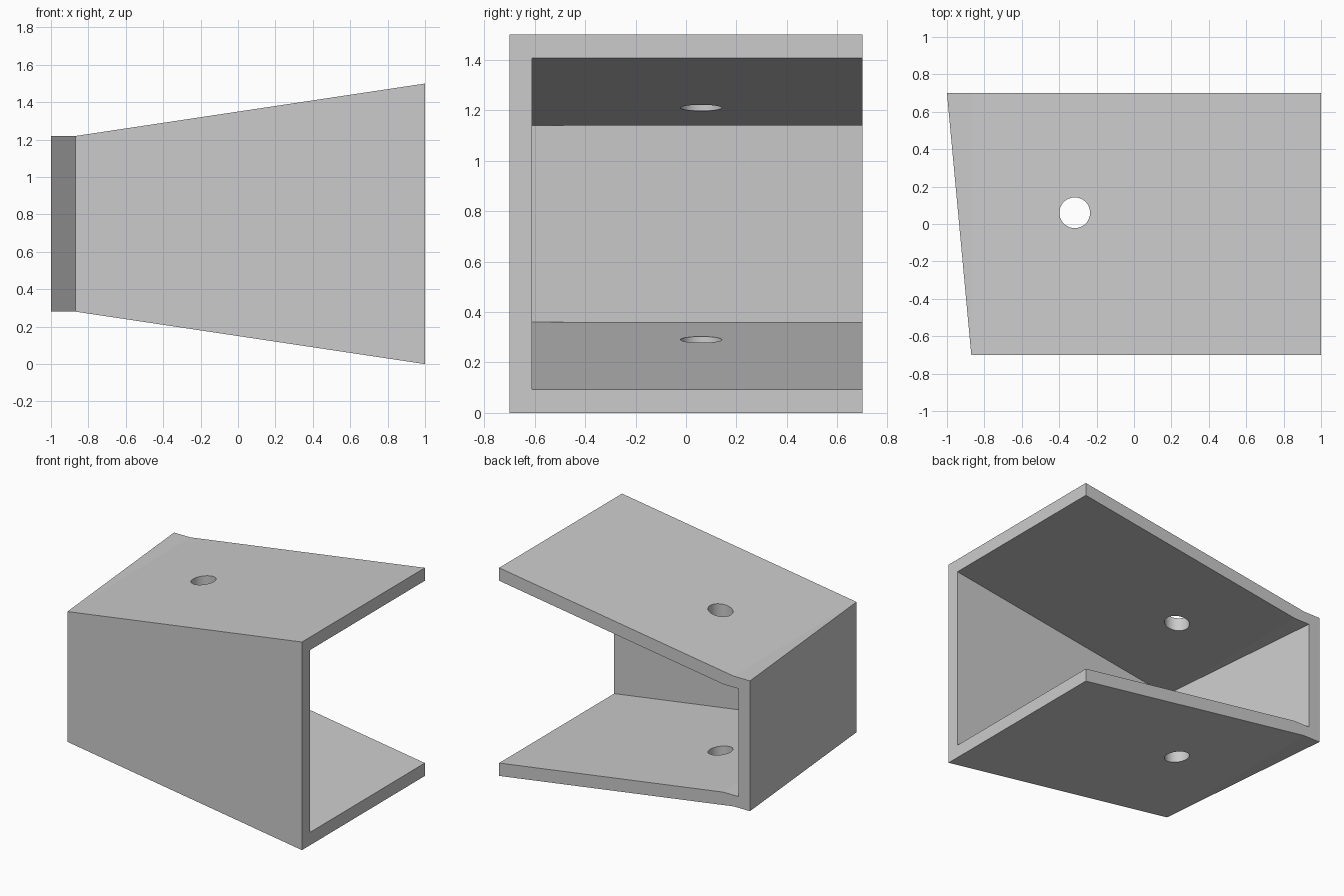
import bpy
import bmesh
from math import radians
from mathutils import Vector

if "Cube" in bpy.data.objects:
    bpy.data.objects.remove(bpy.data.objects["Cube"], do_unlink=True)

WALL = 0.09
MID_Z = 0.75
SLOPE = 0.15
KINK_X = -0.87
FRONT_Y, BACK_Y = -0.7, 0.7
SKEW = -0.13 / 1.4  # x drift of the end wall per unit of y

grey = bpy.data.materials.new("light_grey")
grey.use_nodes = True
grey.diffuse_color = (0.6, 0.6, 0.6, 1)
grey.node_tree.nodes["Principled BSDF"].inputs["Base Color"].default_value = (0.6, 0.6, 0.6, 1)


def add_object(name, bm):
    bmesh.ops.recalc_face_normals(bm, faces=bm.faces)
    mesh = bpy.data.meshes.new(name)
    bm.to_mesh(mesh)
    bm.free()
    mesh.materials.append(grey)
    obj = bpy.data.objects.new(name, mesh)
    bpy.context.collection.objects.link(obj)
    return obj


def tapered_block(name, kink_x, end_x, end_half, y0, y1):
    """Wedge symmetric about MID_Z, level past the kink, with a skewed end."""
    kink_half = end_half - SLOPE * (end_x - kink_x)
    upper = [(-1.3, kink_half), (kink_x, kink_half), (end_x, end_half)]
    profile = upper + [(x, -h) for x, h in reversed(upper)]
    bm = bmesh.new()
    face = bm.faces.new([bm.verts.new((x, y0, MID_Z + h)) for x, h in profile])
    ext = bmesh.ops.extrude_face_region(bm, geom=[face])
    moved = [v for v in ext["geom"] if isinstance(v, bmesh.types.BMVert)]
    bmesh.ops.translate(bm, verts=moved, vec=(0, y1 - y0, 0))
    # Slice off the skewed end and cap it
    cut = bmesh.ops.bisect_plane(
        bm, geom=bm.verts[:] + bm.edges[:] + bm.faces[:], dist=1e-5,
        plane_co=(kink_x, y0, 0), plane_no=Vector((1, -SKEW, 0)), clear_inner=True)
    edges = [e for e in cut["geom_cut"] if isinstance(e, bmesh.types.BMEdge)]
    bmesh.ops.holes_fill(bm, edges=[e for e in edges if e.is_boundary])
    return add_object(name, bm)


def subtract(target, cutter):
    mod = target.modifiers.new("cut", "BOOLEAN")
    mod.operation = "DIFFERENCE"
    mod.solver = "EXACT"
    mod.object = cutter
    bpy.context.view_layer.objects.active = target
    bpy.ops.object.modifier_apply(modifier=mod.name)
    bpy.data.objects.remove(cutter, do_unlink=True)


# Tapered channel: front wall, skewed end wall, sloped top and bottom plates
bracket = tapered_block("tapered_bracket", KINK_X, 1, MID_Z, FRONT_Y, BACK_Y)

# Hollow, open to the left and to the back
inner_kink = KINK_X + WALL * (1 + SKEW)
overshoot = 0.2
hollow = tapered_block("hollow_cutter", inner_kink, 1 + overshoot,
                       MID_Z - 0.093 + SLOPE * overshoot,
                       FRONT_Y + WALL, BACK_Y + overshoot)
subtract(bracket, hollow)

# Vertical bolt holes through both plates
bm = bmesh.new()
bmesh.ops.create_cone(bm, cap_ends=True, segments=64, radius1=0.082, radius2=0.082, depth=2)
bmesh.ops.translate(bm, verts=bm.verts, vec=(-0.317, 0.06, MID_Z))
subtract(bracket, add_object("hole_cutter", bm))

bpy.ops.object.select_all(action="DESELECT")
bracket.select_set(True)
bpy.context.view_layer.objects.active = bracket
bpy.ops.object.shade_smooth_by_angle(angle=radians(7))
